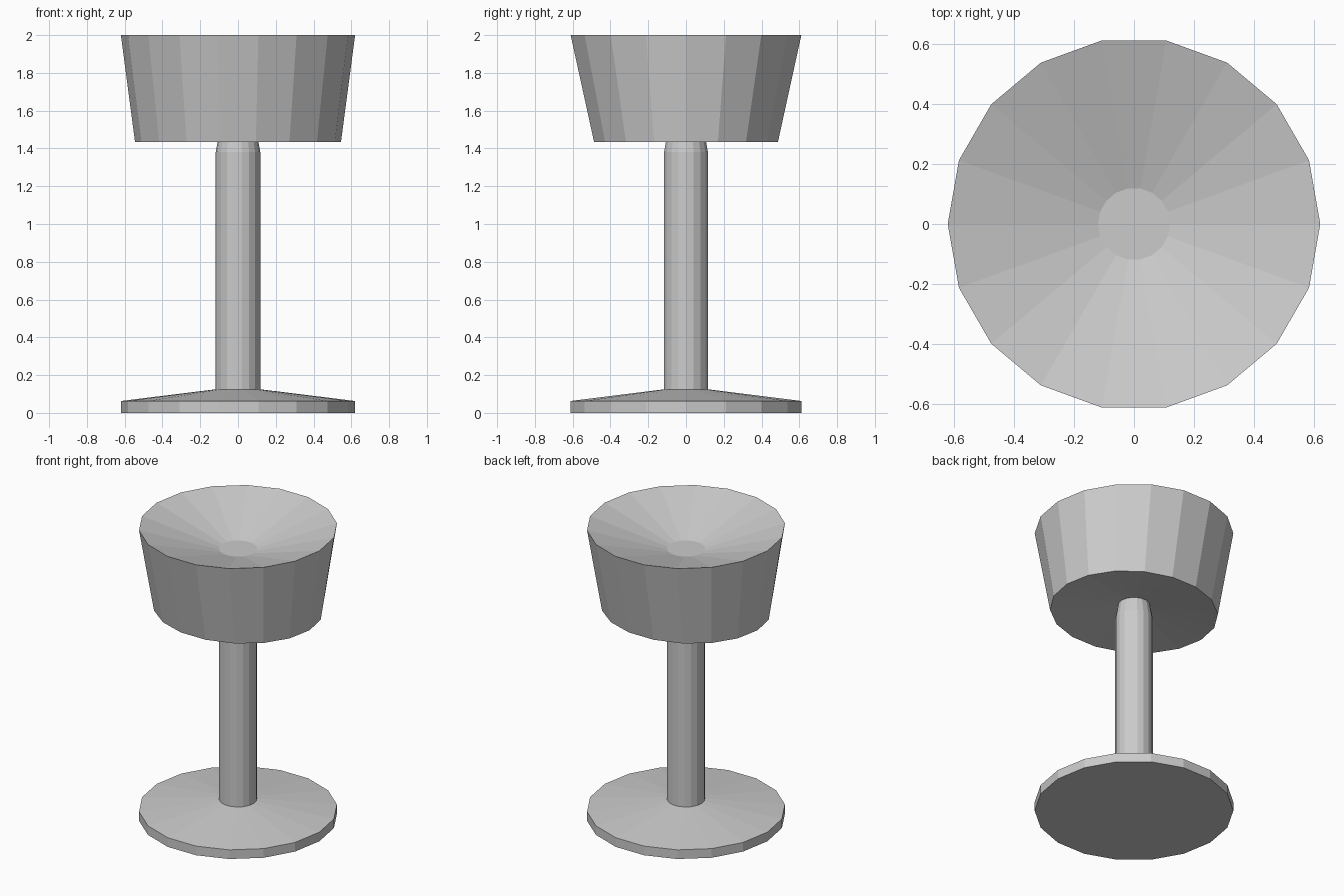
import bpy, bmesh
from math import cos, sin, pi

if "Cube" in bpy.data.objects:
    bpy.data.objects.remove(bpy.data.objects["Cube"])

SIDES = 18


def lathe(name, rings, cap_start=False, cap_end=False):
    """Skin a stack of (x radius, y radius, z) rings with flat facets."""
    bm = bmesh.new()
    loops = [[bm.verts.new((rx * cos(2 * pi * i / SIDES),
                            ry * sin(2 * pi * i / SIDES), z))
              for i in range(SIDES)] for rx, ry, z in rings]
    for a, b in zip(loops, loops[1:]):
        for i in range(SIDES):
            j = (i + 1) % SIDES
            bm.faces.new((a[i], a[j], b[j], b[i]))
    if cap_start:
        bm.faces.new(loops[0][::-1])
    if cap_end:
        bm.faces.new(loops[-1])
    mesh = bpy.data.meshes.new(name)
    bm.to_mesh(mesh)
    bm.free()
    obj = bpy.data.objects.new(name, mesh)
    bpy.context.collection.objects.link(obj)
    return obj


# Flat foot with a shallow conical top
lathe("base", [(0.62, 0.62, 0), (0.62, 0.62, 0.063), (0.118, 0.118, 0.125)],
      cap_start=True)

# Straight stem, narrowing where it meets the seat
lathe("stem", [(0.118, 0.118, 0.125), (0.118, 0.118, 1.38), (0.1, 0.1, 1.48)])

# Flared seat: recessed underside, slightly oval lower rim, dished top
lathe("seat", [(0.1, 0.1, 1.48), (0.545, 0.494, 1.433), (0.62, 0.62, 2.0),
               (0.12, 0.12, 1.85)], cap_end=True)
